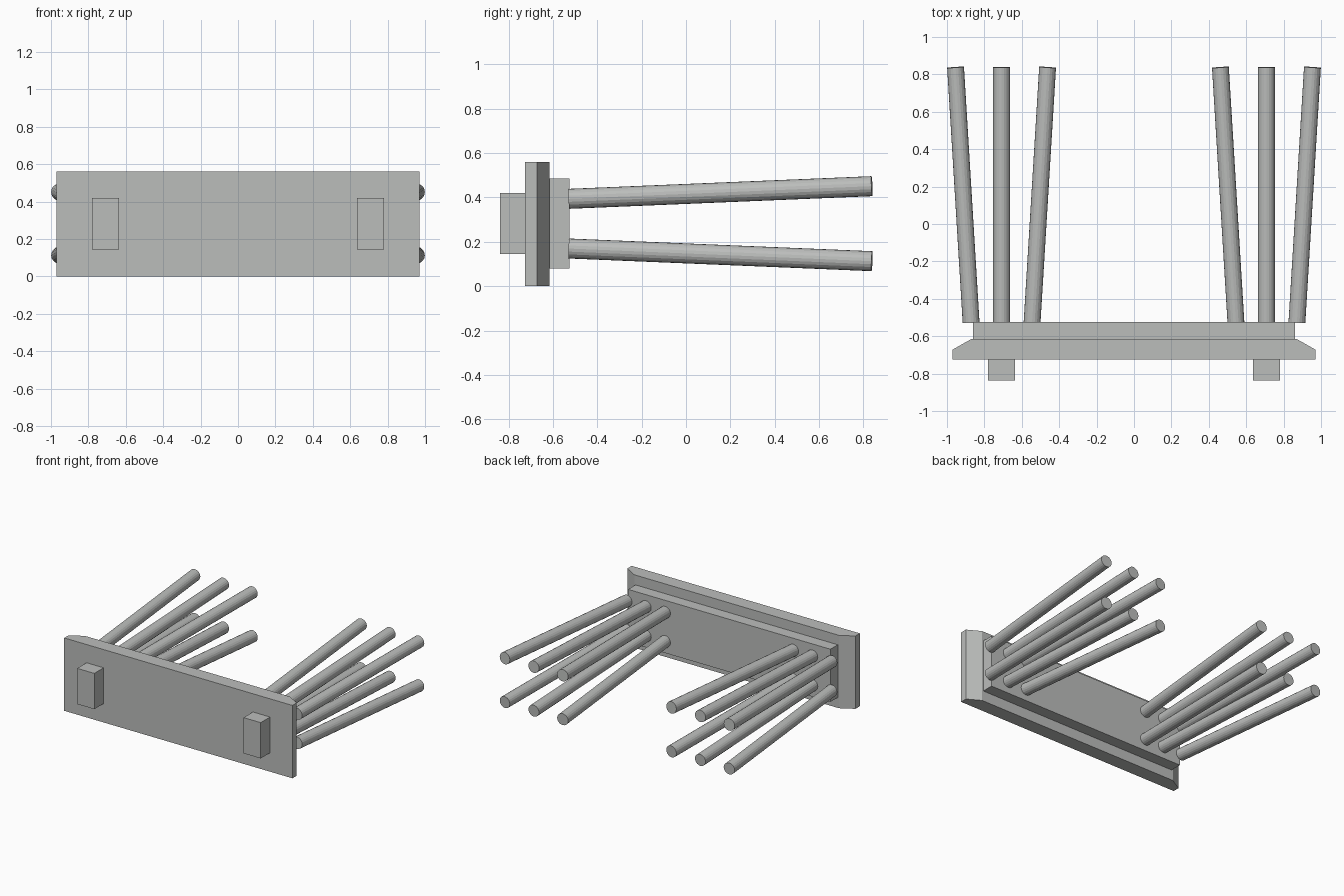
import bpy
import bmesh
from mathutils import Vector

cube = bpy.data.objects.get("Cube")
if cube:
    bpy.data.objects.remove(cube, do_unlink=True)

grey = bpy.data.materials.new("plain grey")
grey.use_nodes = True
colour = (0.5, 0.51, 0.5, 1)
grey.diffuse_color = colour
grey.node_tree.nodes["Principled BSDF"].inputs["Base Color"].default_value = colour


def add_object(name, bm):
    bmesh.ops.recalc_face_normals(bm, faces=bm.faces)
    mesh = bpy.data.meshes.new(name)
    bm.to_mesh(mesh)
    bm.free()
    mesh.materials.append(grey)
    obj = bpy.data.objects.new(name, mesh)
    bpy.context.collection.objects.link(obj)
    return obj


def prism(name, outline, z0, z1):
    """Extrude a plan outline (x, y) from z0 up to z1."""
    bm = bmesh.new()
    face = bm.faces.new([bm.verts.new((x, y, z0)) for x, y in outline])
    top = bmesh.ops.extrude_face_region(bm, geom=[face])["geom"]
    verts = [v for v in top if isinstance(v, bmesh.types.BMVert)]
    bmesh.ops.translate(bm, verts=verts, vec=(0, 0, z1 - z0))
    return add_object(name, bm)


def box(name, x0, x1, y0, y1, z0, z1):
    return prism(name, [(x0, y0), (x1, y0), (x1, y1), (x0, y1)], z0, z1)


def peg(name, start, end, radius=0.045):
    """Round rod between two points."""
    start, end = Vector(start), Vector(end)
    axis = end - start
    bm = bmesh.new()
    bmesh.ops.create_cone(bm, cap_ends=True, segments=20, radius1=radius,
                          radius2=radius, depth=axis.length)
    bmesh.ops.rotate(bm, verts=bm.verts,
                     matrix=axis.to_track_quat('Z', 'Y').to_matrix())
    bmesh.ops.translate(bm, verts=bm.verts, vec=(start + end) / 2)
    return add_object(name, bm)


# Front plate with its two ends bevelled towards the back
prism("front_plate", [(-0.97, -0.725), (0.97, -0.725), (0.97, -0.672),
                      (0.87, -0.615), (-0.87, -0.615), (-0.97, -0.672)], 0, 0.56)

# Raised panel that carries the pegs
box("back_panel", -0.86, 0.86, -0.615, -0.525, 0.08, 0.485)

for side, label in ((1, "left"), (-1, "right")):
    # Block on the front
    x0, x1 = sorted((side * 0.635, side * 0.78))
    box(f"{label}_front_block", x0, x1, -0.838, -0.725, 0.145, 0.42)

    # Two rows of three pegs, fanning outwards
    for row, tilt in (("upper", 1), ("lower", -1)):
        for place, spread in (("inner", -1), ("middle", 0), ("outer", 1)):
            start = (side * (0.708 + spread * 0.163), -0.527, 0.282 + tilt * 0.112)
            end = (side * (0.708 + spread * 0.246), 0.838, 0.282 + tilt * 0.169)
            peg(f"{label}_{row}_{place}_peg", start, end)
